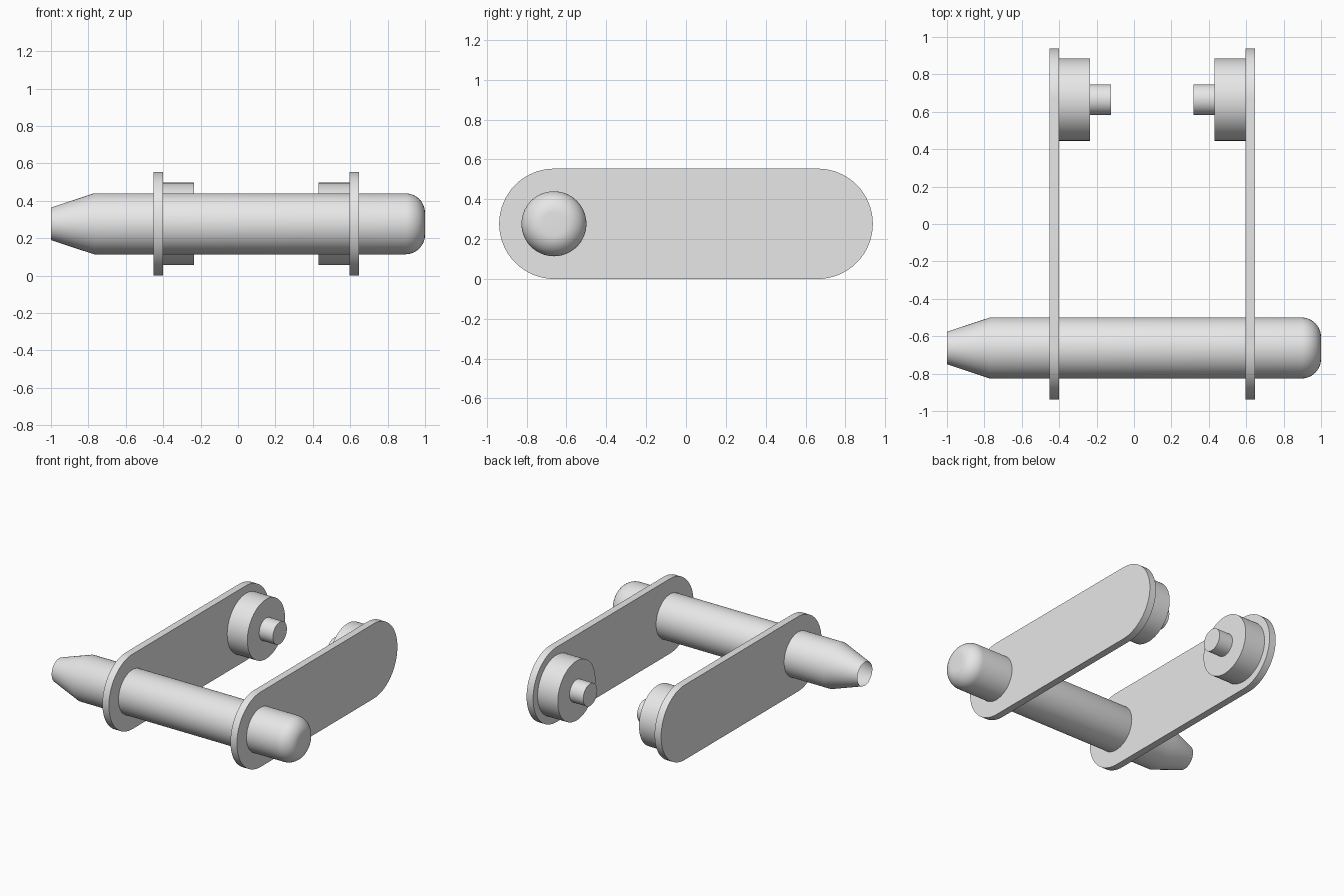
import bpy, bmesh, math

cube = bpy.data.objects.get("Cube")
if cube:
    bpy.data.objects.remove(cube, do_unlink=True)

SEGS = 64
MID_Z = 0.277
PIN_Y, BOSS_Y = -0.663, 0.665

grey = bpy.data.materials.new("light_grey")
grey.use_nodes = True
grey.diffuse_color = (0.8, 0.8, 0.8, 1)
grey.node_tree.nodes["Principled BSDF"].inputs["Base Color"].default_value = (0.8, 0.8, 0.8, 1)


def finish(name, bm):
    mesh = bpy.data.meshes.new(name)
    bm.to_mesh(mesh)
    bm.free()
    obj = bpy.data.objects.new(name, mesh)
    bpy.context.collection.objects.link(obj)
    mesh.materials.append(grey)
    bpy.ops.object.select_all(action='DESELECT')
    obj.select_set(True)
    bpy.context.view_layer.objects.active = obj
    bpy.ops.object.shade_smooth_by_angle(angle=math.radians(30))
    return obj


def lathe_x(name, y, profile, cap_start=True):
    """Turn (x, radius) points around an axis along x."""
    bm = bmesh.new()
    rings = []
    for x, r in profile:
        rings.append([bm.verts.new((x, y + r * math.cos(a), MID_Z + r * math.sin(a)))
                      for a in (math.tau * i / SEGS for i in range(SEGS))])
    for a, b in zip(rings, rings[1:]):
        for i in range(SEGS):
            j = (i + 1) % SEGS
            bm.faces.new((a[i], b[i], b[j], a[j]))
    end = bm.faces.new(rings[-1])
    if cap_start:
        bm.faces.new(rings[0][::-1])
    bmesh.ops.recalc_face_normals(bm, faces=bm.faces)
    # Keep the turned surface facing outwards
    if end.normal.x * (profile[-1][0] - profile[0][0]) < 0:
        bmesh.ops.reverse_faces(bm, faces=bm.faces)
    return finish(name, bm)


def link_plate(name, x0, x1):
    """Flat bar with two round ends."""
    bm = bmesh.new()
    half, radius, n = 0.938, MID_Z, SEGS // 2
    verts = []
    for side in (1, -1):
        for i in range(n + 1):
            a = -math.pi / 2 + math.pi * i / n
            verts.append(bm.verts.new((x0, side * (half - radius + radius * math.cos(a)),
                                       MID_Z + side * radius * math.sin(a))))
    face = bm.faces.new(verts)
    ext = bmesh.ops.extrude_face_region(bm, geom=[face])
    for v in ext["geom"]:
        if isinstance(v, bmesh.types.BMVert):
            v.co.x = x1
    bmesh.ops.recalc_face_normals(bm, faces=bm.faces)
    return finish(name, bm)


# Long pin: open tapered nose, straight shaft, rounded tail
fillet, shaft_r = 0.105, 0.163
pin = [(-1.0, 0.087), (-0.77, shaft_r)]
for k in range(13):
    a = math.pi / 2 * k / 12
    pin.append((1 - fillet + fillet * math.sin(a), shaft_r - fillet + fillet * math.cos(a)))
lathe_x("pin", PIN_Y, pin, cap_start=False)

# Side plates, each with a boss and a stub on its inner face
for side, outer, inner, direction in (("right", -0.453, -0.4, 1), ("left", 0.648, 0.595, -1)):
    link_plate(side + "_plate", outer, inner)
    boss_end = inner + direction * 0.165
    lathe_x(side + "_boss", BOSS_Y, [(inner, 0.22), (boss_end, 0.22)])
    lathe_x(side + "_stub", BOSS_Y, [(boss_end, 0.082), (boss_end + direction * 0.112, 0.082)])
